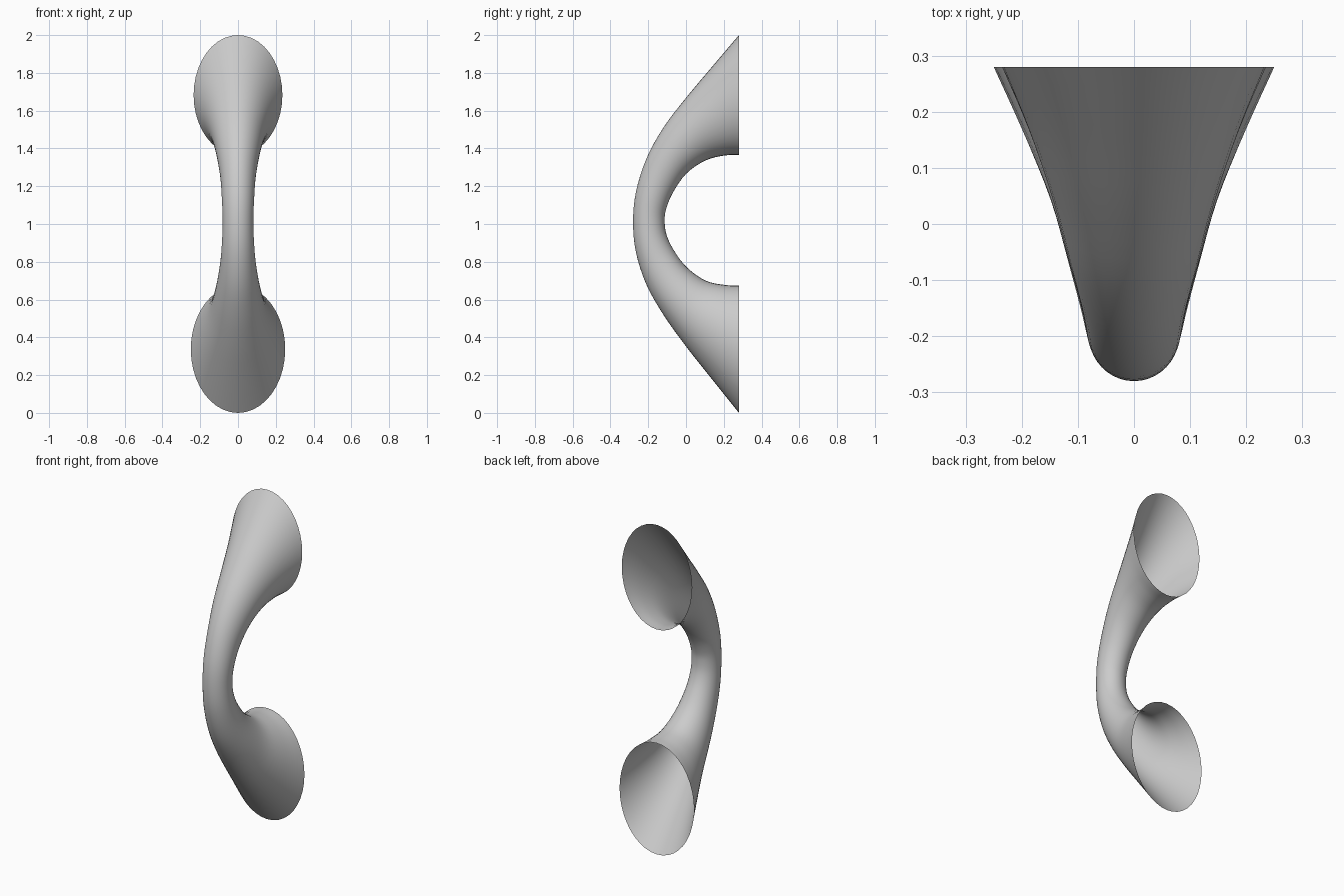
import bpy, bmesh, math
from mathutils import Vector

if "Cube" in bpy.data.objects:
    bpy.data.objects.remove(bpy.data.objects["Cube"])

# Cross-sections along the bend: outer (y, z), inner (y, z), half width in x
SECTIONS = [
    (0.28, 2.00, 0.28, 1.365, 0.235),
    (0.14, 1.835, 0.20, 1.362, 0.188),
    (0.00, 1.668, 0.10, 1.335, 0.146),
    (-0.12, 1.51, 0.00, 1.265, 0.116),
    (-0.21, 1.345, -0.07, 1.165, 0.094),
    (-0.265, 1.17, -0.105, 1.08, 0.085),
    (-0.28, 1.01, -0.113, 1.02, 0.081),
    (-0.265, 0.85, -0.105, 0.95, 0.085),
    (-0.21, 0.68, -0.07, 0.87, 0.096),
    (-0.12, 0.52, 0.00, 0.775, 0.118),
    (0.00, 0.352, 0.10, 0.702, 0.150),
    (0.14, 0.175, 0.20, 0.678, 0.200),
    (0.28, 0.00, 0.28, 0.675, 0.250),
]
SIDES, STEPS = 40, 4


def smooth_sections(rows, steps):
    """Catmull-Rom interpolation of the section list."""
    rows = [Vector(r) for r in rows]
    pts = [2 * rows[0] - rows[1]] + rows + [2 * rows[-1] - rows[-2]]
    out = []
    for i in range(1, len(pts) - 2):
        a, b, c, d = pts[i - 1:i + 3]
        for s in range(steps):
            t = s / steps
            out.append(0.5 * (2 * b + (c - a) * t + (2 * a - 5 * b + 4 * c - d) * t**2
                              + (3 * b - a - 3 * c + d) * t**3))
    return out + [rows[-1]]


# Curved tube with open flared ends
bm = bmesh.new()
rings = []
for oy, oz, iy, iz, w in smooth_sections(SECTIONS, STEPS):
    ring = []
    for k in range(SIDES):
        a = 2 * math.pi * k / SIDES
        f = (1 + math.cos(a)) / 2
        ring.append(bm.verts.new((w * math.sin(a), iy + (oy - iy) * f, iz + (oz - iz) * f)))
    rings.append(ring)
for r0, r1 in zip(rings, rings[1:]):
    for k in range(SIDES):
        n = (k + 1) % SIDES
        bm.faces.new((r0[k], r0[n], r1[n], r1[k]))
# Make normals face outward: the middle ring's front must face -y
bm.normal_update()
front = min(bm.faces, key=lambda f: f.calc_center_median().y)
if front.normal.y > 0:
    bmesh.ops.reverse_faces(bm, faces=bm.faces[:])

mesh = bpy.data.meshes.new("flared_tube")
bm.to_mesh(mesh)
bm.free()
tube = bpy.data.objects.new("flared_tube", mesh)
bpy.context.collection.objects.link(tube)
bpy.context.view_layer.objects.active = tube
tube.select_set(True)
bpy.ops.object.shade_smooth_by_angle(angle=math.radians(40))
